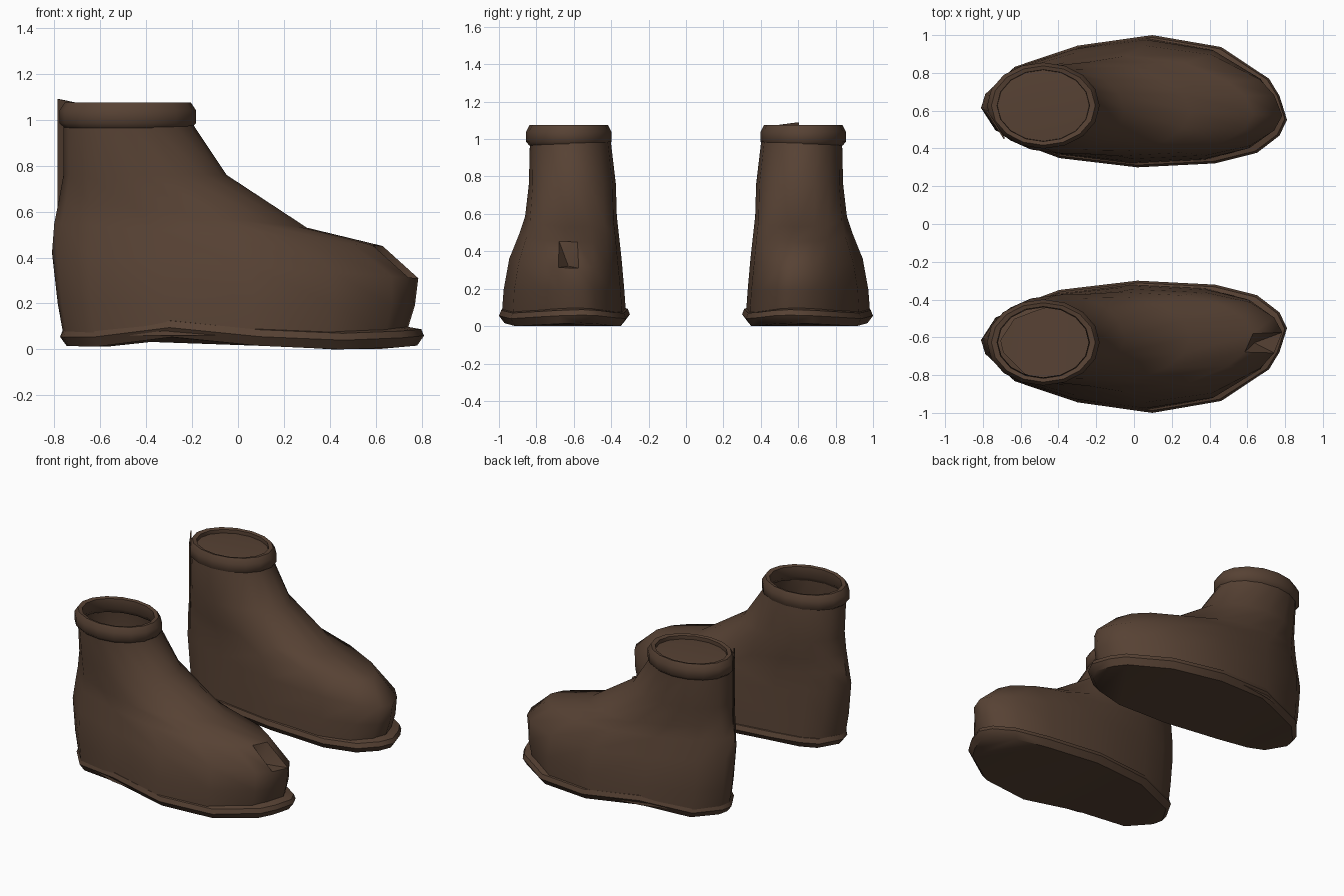
import bpy, bmesh, math
from mathutils import Vector

if "Cube" in bpy.data.objects:
    bpy.data.objects.remove(bpy.data.objects["Cube"])

leather = bpy.data.materials.new("dark brown leather")
leather.diffuse_color = (0.095, 0.054, 0.034, 1)
leather.use_nodes = True
leather.node_tree.nodes["Principled BSDF"].inputs["Base Color"].default_value = leather.diffuse_color

N = 16
# Foot outline seen from above, normalised, starting at the toe
FOOT = [(1, .36), (.975, .54), (.94, .67), (.78, .91), (.55, 1), (.3, .92),
        (.09, .76), (.01, .55), (0, .44), (.05, .24), (.12, .17), (.24, .07),
        (.5, 0), (.76, .03), (.9, .11), (.975, .24)]
ROUND = [(.5 + .5 * math.cos(2 * math.pi * i / N),
          .5 + .5 * math.sin(2 * math.pi * i / N)) for i in range(N)]


def ring(x0, z0, x1, z1, y0, y1, blend):
    """Tilted ring from heel (x0,z0) to toe (x1,z1); blend 0 = foot, 1 = round."""
    pts = []
    for f, r in zip(FOOT, ROUND):
        u = f[0] + (r[0] - f[0]) * blend
        v = f[1] + (r[1] - f[1]) * blend
        pts.append(Vector((x0 + (x1 - x0) * u, y0 + (y1 - y0) * v, z0 + (z1 - z0) * u)))
    return pts


def loft(rings, closed=False):
    bm = bmesh.new()
    loops = [[bm.verts.new(p) for p in r] for r in rings]
    pairs = list(zip(loops, loops[1:]))
    if closed:
        pairs.append((loops[-1], loops[0]))
    for a, b in pairs:
        for i in range(N):
            j = (i + 1) % N
            bm.faces.new((a[i], a[j], b[j], b[i]))
    return bm, loops


def strip_cap(bm, loop):
    """Close a ring with strips running across the foot."""
    bm.faces.new((loop[0], loop[1], loop[-1]))
    for i in range(1, N // 2 - 1):
        bm.faces.new((loop[i], loop[i + 1], loop[N - i - 1], loop[N - i]))
    h = N // 2
    bm.faces.new((loop[h - 1], loop[h], loop[h + 1]))


def finish(bm, name, side, angle=50):
    for v in bm.verts:
        v.co.y *= side
    bmesh.ops.recalc_face_normals(bm, faces=bm.faces)
    mesh = bpy.data.meshes.new(name)
    bm.to_mesh(mesh)
    bm.free()
    mesh.materials.append(leather)
    ob = bpy.data.objects.new(name, mesh)
    bpy.context.collection.objects.link(ob)
    bpy.ops.object.select_all(action='DESELECT')
    ob.select_set(True)
    bpy.context.view_layer.objects.active = ob
    bpy.ops.object.shade_smooth_by_angle(angle=math.radians(angle))
    return ob


def sole_height(x):
    """Underside height: heel, raised arch, ball, lifted toe."""
    keys = [(-.9, .015), (-.45, .012), (-.3, .055), (.25, 0), (.6, 0), (.82, .02)]
    for (xa, za), (xb, zb) in zip(keys, keys[1:]):
        if x <= xb:
            return za + (zb - za) * (x - xa) / (xb - xa)
    return .02


for side, tag in ((-1, "left"), (1, "right")):
    # Upper: foot and ankle in one tapering shell
    bm, loops = loft([
        ring(-.76, .06, .73, .06, .32, .985, 0),
        ring(-.785, .20, .77, .19, .33, .975, .05),
        ring(-.81, .42, .785, .31, .345, .945, .15),
        ring(-.80, .55, .63, .45, .36, .89, .4),
        ring(-.78, .65, .30, .53, .37, .86, .7),
        ring(-.76, .76, -.05, .76, .375, .84, .9),
        ring(-.76, .97, -.19, .97, .40, .835, 1),
        ring(-.74, 1.05, -.21, 1.05, .41, .835, 1)])
    if side < 0:
        # Small worn hole on top of the toe
        spot = Vector((.64, .65, .42))
        face = min(bm.faces, key=lambda f: (f.calc_center_median() - spot).length)
        bmesh.ops.inset_region(bm, faces=[face], thickness=.025)
        inner = bmesh.ops.poke(bm, faces=[face])["verts"]
        for v in inner:
            v.co += Vector((-.05, 0, -.06))
    finish(bm, tag + "_upper", side)

    # Sole: rim that follows the arched underside
    rims = []
    for inset, lift in ((.03, 0), (0, .04), (.012, .07), (.07, .085)):
        r = ring(-.775 + inset, 0, .81 - inset, 0, .30 + inset, 1 - inset, 0)
        for p in r:
            p.z = sole_height(p.x) + lift
        rims.append(r)
    bm, loops = loft(rims)
    strip_cap(bm, loops[0])
    finish(bm, tag + "_sole", side)

    # Cuff: rolled collar around the opening
    bm, loops = loft([ring(-.48 - rx, z, -.48 + rx, z, .627 - ry, .627 + ry, 1)
                      for rx, ry, z in ((.275, .21, .965), (.298, .228, .985),
                                        (.298, .228, 1.04), (.275, .21, 1.075),
                                        (.245, .19, 1.07), (.24, .185, 1.0))], True)
    finish(bm, tag + "_cuff", side)

    if side > 0:
        # Folded lining that fills the right boot's opening
        bm, loops = loft([ring(-.74, 1.045, -.22, 1.045, .43, .825, 1),
                          ring(-.66, 1.05, -.30, 1.05, .49, .765, 1)])
        strip_cap(bm, loops[1])
        finish(bm, "right_lining", side)

        # Pull tab hanging behind the ankle
        bm = bmesh.new()
        a, b = (-.785, .60), (-.69, .45)
        vs = [bm.verts.new((*p, z)) for p, z in ((a, .55), (b, .49), (b, 1.07), (a, 1.09))]
        face = bm.faces.new(vs)
        ext = bmesh.ops.extrude_face_region(bm, geom=[face])["geom"]
        for v in ext:
            if isinstance(v, bmesh.types.BMVert):
                v.co += Vector((.007, .004, 0))
        finish(bm, "right_pull_tab", side, 30)
